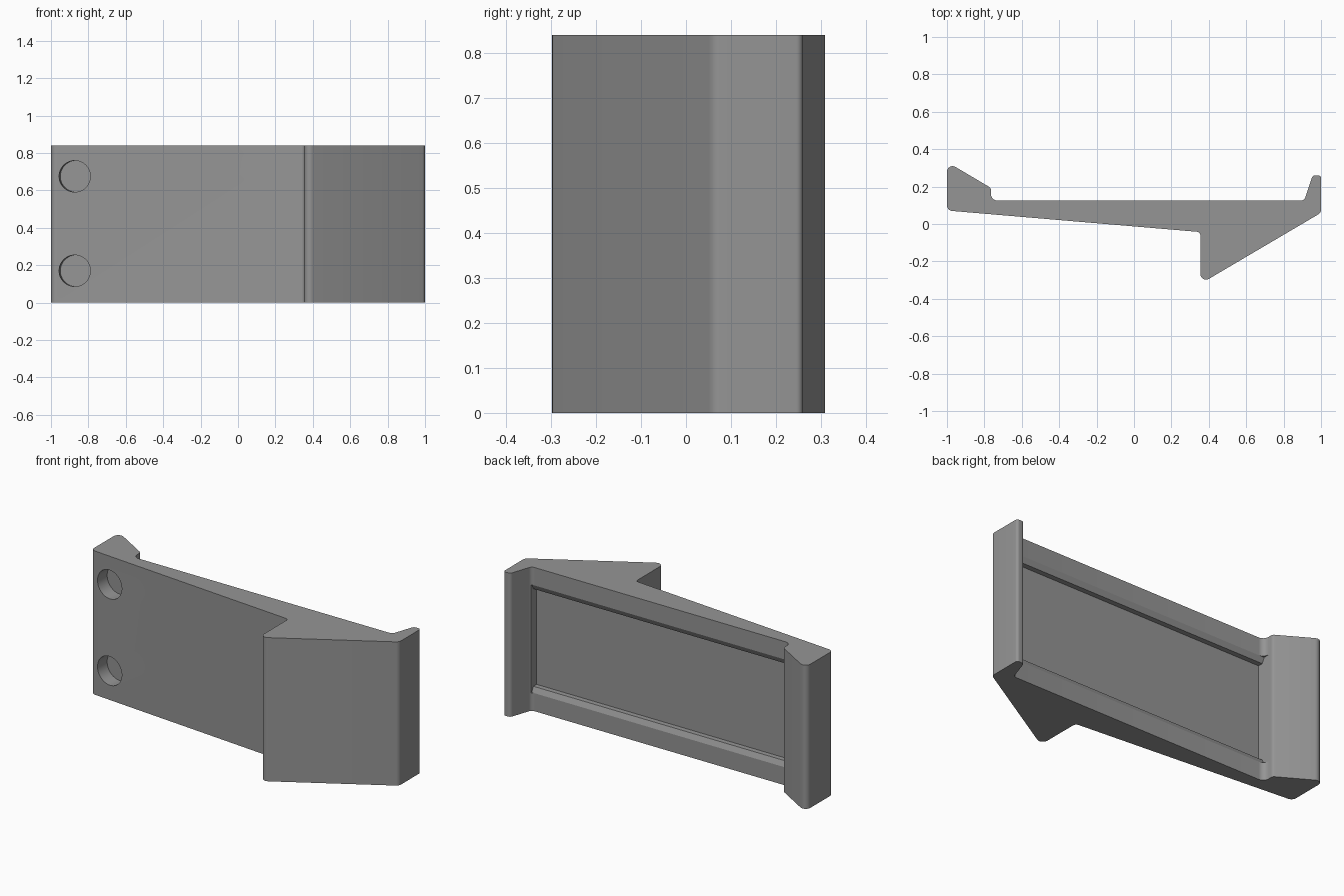
import bpy, bmesh, math
from mathutils import Vector, Matrix

if "Cube" in bpy.data.objects:
    bpy.data.objects.remove(bpy.data.objects["Cube"])

HEIGHT = 0.84

grey = bpy.data.materials.new("plain grey")
grey.diffuse_color = (0.30, 0.30, 0.30, 1)
grey.use_nodes = True
grey.node_tree.nodes["Principled BSDF"].inputs["Base Color"].default_value = grey.diffuse_color


def rounded(corners, steps=8):
    """Round every (x, y, radius) corner of a closed outline."""
    out = []
    n = len(corners)
    for i, (x, y, r) in enumerate(corners):
        p = Vector((x, y))
        a = (Vector(corners[i - 1][:2]) - p).normalized()
        b = (Vector(corners[(i + 1) % n][:2]) - p).normalized()
        half = a.angle(b) / 2
        centre = p + (a + b).normalized() * (r / math.sin(half))
        start = p + a * (r / math.tan(half)) - centre
        end = p + b * (r / math.tan(half)) - centre
        sweep = start.angle_signed(end)
        for k in range(steps + 1):
            # angle_signed is clockwise positive
            out.append(centre + Matrix.Rotation(-sweep * k / steps, 2) @ start)
    return out


def prism(name, points, offset):
    """Extrude a flat outline of 3D points along an offset."""
    bm = bmesh.new()
    face = bm.faces.new([bm.verts.new(p) for p in points])
    ext = bmesh.ops.extrude_face_region(bm, geom=[face])
    bmesh.ops.translate(bm, vec=offset,
                        verts=[v for v in ext["geom"] if isinstance(v, bmesh.types.BMVert)])
    bmesh.ops.recalc_face_normals(bm, faces=bm.faces)
    mesh = bpy.data.meshes.new(name)
    bm.to_mesh(mesh)
    bm.free()
    mesh.materials.append(grey)
    obj = bpy.data.objects.new(name, mesh)
    bpy.context.collection.objects.link(obj)
    return obj


def cut(target, cutter):
    mod = target.modifiers.new(cutter.name, 'BOOLEAN')
    mod.operation = 'DIFFERENCE'
    mod.solver = 'EXACT'
    mod.object = cutter
    bpy.context.view_layer.objects.active = target
    bpy.ops.object.modifier_apply(modifier=mod.name)
    bpy.data.objects.remove(cutter)


# Bracket body: plate with a front wedge and two rear hooks
outline = rounded([
    (-1.0, 0.072, 0.03),
    (0.355, -0.043, 0.02),
    (0.355, -0.32, 0.03),
    (1.0, 0.06, 0.03),
    (1.0, 0.26, 0.015),
    (0.955, 0.26, 0.02),
    (0.91, 0.125, 0.025),
    (-0.765, 0.125, 0.035),
    (-0.765, 0.193, 0.02),
    (-1.0, 0.332, 0.03),
])
body = prism("bracket_body", [(p.x, p.y, 0) for p in outline], (0, 0, HEIGHT))

# Rear pocket with bevelled rails above and below
rail = [(0.17, 0.105), (0.125, 0.105), (0.11, 0.135), (0.08, 0.135)]
section = rail + [(y, HEIGHT - z) for y, z in reversed(rail)]
cut(body, prism("pocket_cutter", [(-0.766, y, z) for y, z in section], (1.676, 0, 0)))

# Blind round holes, square to the tilted front face
inward = Vector((0.085, 1, 0)).normalized()
side = Vector((1, -0.085, 0)).normalized()
for z in (0.17, 0.675):
    start = Vector((-0.873, 0.061, z)) - inward * 0.05
    ring = [start + 0.084 * (side * math.cos(t) + Vector((0, 0, math.sin(t))))
            for t in (2 * math.pi * k / 48 for k in range(48))]
    cut(body, prism("hole_cutter", ring, inward * 0.13))

body.select_set(True)
bpy.context.view_layer.objects.active = body
bpy.ops.object.shade_smooth_by_angle(angle=math.radians(25))
